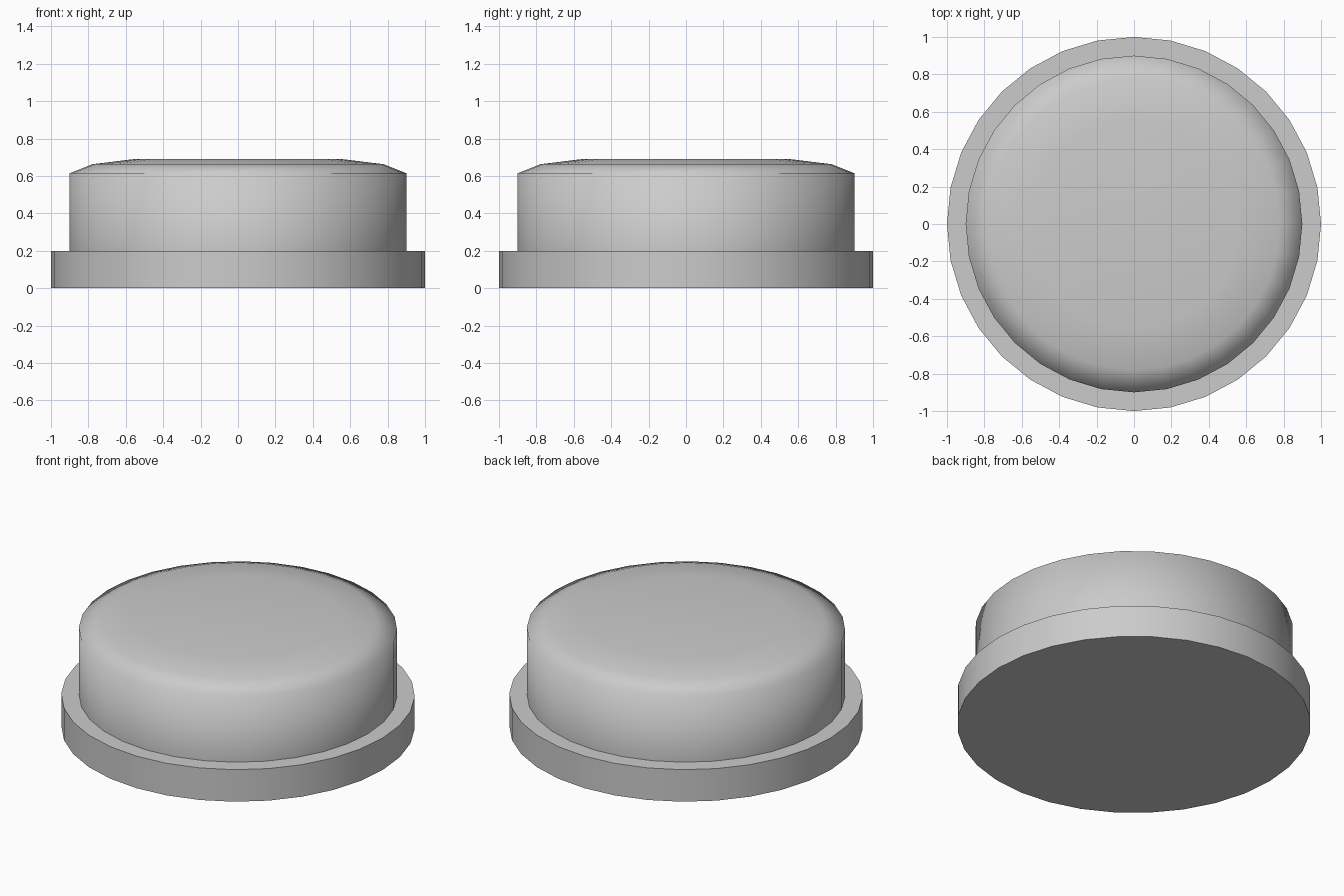
import bpy
from math import cos, sin, pi, radians

if "Cube" in bpy.data.objects:
    bpy.data.objects.remove(bpy.data.objects["Cube"])

SIDES = 32


def lathe(name, profile, cap_bottom):
    """Revolve (radius, z) rings around z and close the top."""
    verts = [(r * cos(2 * pi * i / SIDES), r * sin(2 * pi * i / SIDES), z)
             for r, z in profile for i in range(SIDES)]
    faces = []
    for k in range(len(profile) - 1):
        a, b = k * SIDES, (k + 1) * SIDES
        for i in range(SIDES):
            j = (i + 1) % SIDES
            faces.append((a + i, a + j, b + j, b + i))
    top = (len(profile) - 1) * SIDES
    faces.append(tuple(range(top, top + SIDES)))
    if cap_bottom:
        faces.append(tuple(reversed(range(SIDES))))
    mesh = bpy.data.meshes.new(name)
    mesh.from_pydata(verts, [], faces)
    obj = bpy.data.objects.new(name, mesh)
    bpy.context.collection.objects.link(obj)
    return obj


# Base: plain disc with crisp rims
base = lathe("base_disc", [(1.0, 0.0), (1.0, 0.2)], True)
bpy.context.view_layer.objects.active = base
base.select_set(True)
bpy.ops.object.shade_smooth_by_angle(angle=radians(30))

# Button cap: straight wall with a softly rounded, fully smooth top
cap = lathe("button_cap", [(0.9, 0.2), (0.9, 0.615), (0.78, 0.663), (0.56, 0.69)], False)
cap.data.polygons.foreach_set("use_smooth", [True] * len(cap.data.polygons))
cap.data.update()
